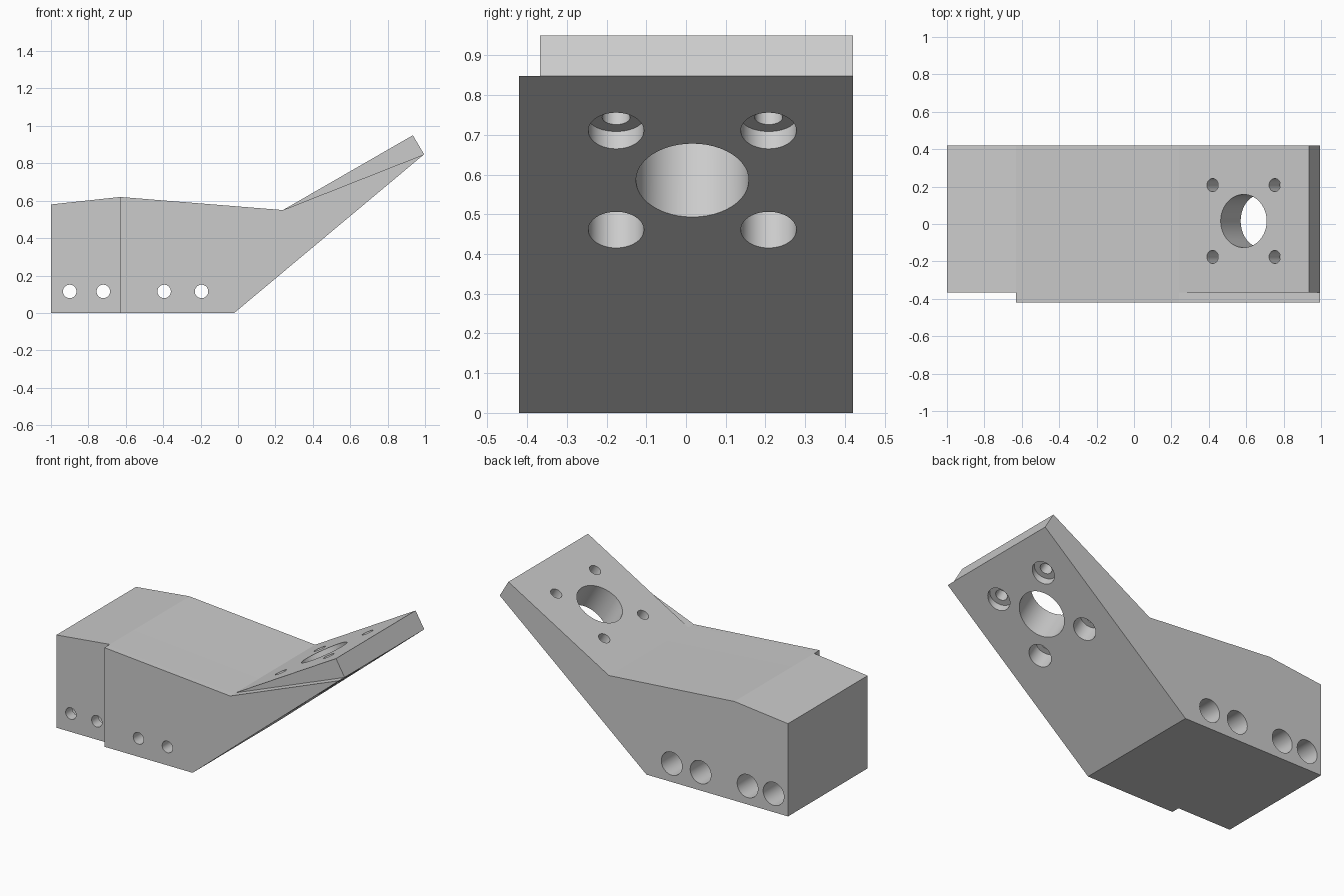
import bpy, bmesh, math
from mathutils import Vector

if "Cube" in bpy.data.objects:
    bpy.data.objects.remove(bpy.data.objects["Cube"], do_unlink=True)

grey = bpy.data.materials.new("plain_grey")
grey.use_nodes = True
colour = (0.6, 0.6, 0.6, 1)
grey.diffuse_color = colour
grey.node_tree.nodes["Principled BSDF"].inputs["Base Color"].default_value = colour


def extrude_profile(name, points, y0, y1):
    """Side profile in x and z, extruded along y."""
    bm = bmesh.new()
    face = bm.faces.new([bm.verts.new((x, y0, z)) for x, z in points])
    new = bmesh.ops.extrude_face_region(bm, geom=[face])["geom"]
    bmesh.ops.translate(bm, vec=(0, y1 - y0, 0),
                        verts=[v for v in new if isinstance(v, bmesh.types.BMVert)])
    bmesh.ops.recalc_face_normals(bm, faces=bm.faces)
    mesh = bpy.data.meshes.new(name)
    bm.to_mesh(mesh)
    bm.free()
    mesh.materials.append(grey)
    obj = bpy.data.objects.new(name, mesh)
    bpy.context.collection.objects.link(obj)
    return obj


def combine(target, other, operation):
    """Apply a boolean and discard the helper."""
    mod = target.modifiers.new("boolean", "BOOLEAN")
    mod.operation = operation
    mod.solver = "EXACT"
    mod.object = other
    bpy.context.view_layer.objects.active = target
    bpy.ops.object.modifier_apply(modifier=mod.name)
    bpy.data.objects.remove(other, do_unlink=True)


def drill(target, start, direction, radius, begin, end):
    """Cut a round hole along direction, between two depths from start."""
    axis = Vector(direction).normalized()
    bpy.ops.mesh.primitive_cylinder_add(
        vertices=48, radius=radius, depth=end - begin,
        location=Vector(start) + axis * (begin + end) / 2,
        rotation=axis.to_track_quat("Z", "Y").to_euler())
    cutter = bpy.context.object
    cutter.name = "hole_cutter"
    cutter.hide_render = True
    cutter.data.materials.append(grey)
    combine(target, cutter, "DIFFERENCE")


# Solid body with raised arm
body = extrude_profile("bracket_body", [
    (-1, 0), (-0.02, 0), (0.995, 0.848), (0.935, 0.95),
    (0.24, 0.55), (-0.63, 0.62), (-1, 0.58)], -0.367, 0.42)

# Thicker side panel on the front
panel = extrude_profile("side_panel", [
    (-0.63, 0), (-0.02, 0), (0.995, 0.848), (0.24, 0.55), (-0.63, 0.62)], -0.42, -0.367)
combine(body, panel, "UNION")

# Counterbored cross holes along the base
for x in (-0.9, -0.72, -0.395, -0.195):
    start = (x, -0.42, 0.115)
    drill(body, start, (0, 1, 0), 0.036, -0.1, 0.2)
    drill(body, start, (0, 1, 0), 0.072, 0.118, 1)

# Motor mount: large bore and four counterbored screw holes, square to the arm
slope = math.radians(30)
down = (math.sin(slope), 0, -math.cos(slope))


def on_arm(x, y):
    return (x, y, 0.55 + (x - 0.24) * math.tan(slope))


drill(body, on_arm(0.586, 0.016), down, 0.142, -0.2, 0.6)
for x in (0.42, 0.752):
    for y in (-0.176, 0.208):
        drill(body, on_arm(x, y), down, 0.035, -0.1, 0.2)
        drill(body, on_arm(x, y), down, 0.07, 0.118, 0.6)

# Smooth hole walls, sharp edges elsewhere
bpy.ops.object.select_all(action="DESELECT")
body.select_set(True)
bpy.context.view_layer.objects.active = body
bpy.ops.object.shade_smooth_by_angle(angle=math.radians(10))
